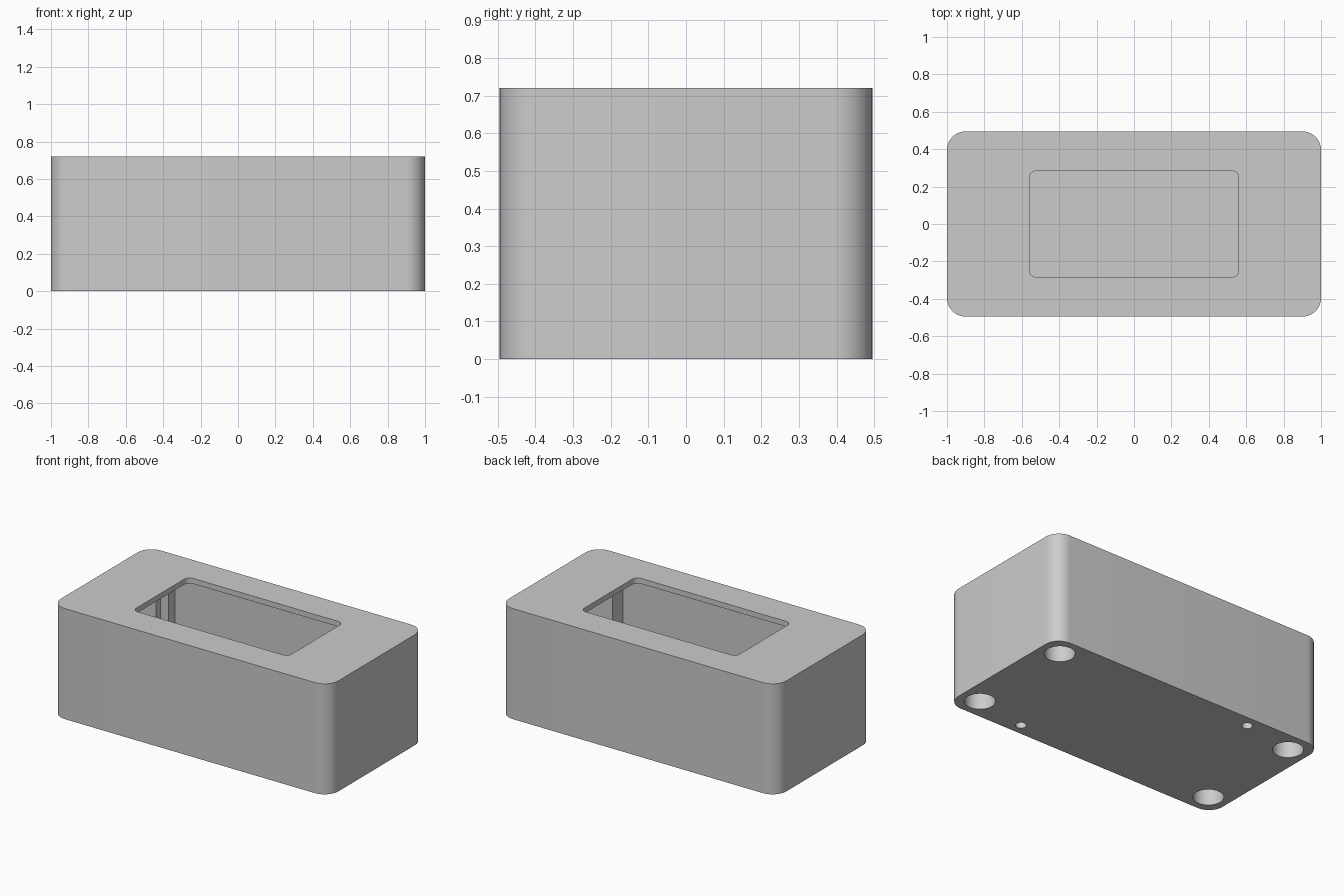
import bpy
import bmesh
from math import sin, cos, pi

cube = bpy.data.objects.get("Cube")
if cube:
    bpy.data.objects.remove(cube, do_unlink=True)

grey = bpy.data.materials.new("light_grey")
grey.use_nodes = True
colour = (0.6, 0.6, 0.6, 1)
grey.diffuse_color = colour
grey.node_tree.nodes["Principled BSDF"].inputs["Base Color"].default_value = colour


def prism(name, outline, z0, z1):
    """Extrude a counter-clockwise outline from z0 to z1."""
    bm = bmesh.new()
    base = bm.faces.new([bm.verts.new((x, y, z0)) for x, y in outline])
    top = bmesh.ops.extrude_face_region(bm, geom=[base])["geom"]
    bmesh.ops.translate(bm, vec=(0, 0, z1 - z0),
                        verts=[v for v in top if isinstance(v, bmesh.types.BMVert)])
    bmesh.ops.recalc_face_normals(bm, faces=bm.faces)
    mesh = bpy.data.meshes.new(name)
    bm.to_mesh(mesh)
    bm.free()
    obj = bpy.data.objects.new(name, mesh)
    bpy.context.collection.objects.link(obj)
    mesh.materials.append(grey)
    return obj


def rounded_rect(hx, hy, r, steps=12):
    points = []
    for i, (sx, sy) in enumerate([(1, 1), (-1, 1), (-1, -1), (1, -1)]):
        for k in range(steps + 1):
            a = (i + k / steps) * pi / 2
            points.append((sx * (hx - r) + r * cos(a), sy * (hy - r) + r * sin(a)))
    return points


def circle(cx, cy, r, steps=48):
    return [(cx + r * cos(2 * pi * k / steps), cy + r * sin(2 * pi * k / steps))
            for k in range(steps)]


# Outer shell
HEIGHT, LIP, FLOOR = 0.72, 0.035, 0.08
housing = prism("housing", rounded_rect(1, 0.495, 0.1), 0, HEIGHT)

# Main cavity: narrows around the corner posts, with an extra step on one end
right_end = [(0.705, -0.36), (0.705, -0.25), (0.92, -0.25),
             (0.92, 0.25), (0.705, 0.25), (0.705, 0.36)]
left_end = [(-0.705, 0.36), (-0.705, 0.29), (-0.76, 0.29), (-0.76, 0.24), (-0.92, 0.24)]
left_end += [(x, -y) for x, y in reversed(left_end)]
cutters = [prism("cavity_cutter", right_end + left_end, FLOOR, HEIGHT - LIP)]

# Window in the top
cutters.append(prism("window_cutter", rounded_rect(0.56, 0.285, 0.04),
                     HEIGHT - LIP - 0.1, HEIGHT + 0.1))

# Holes in the underside: four at the corners, two small ones on a diagonal
for sx in (-1, 1):
    for sy in (-1, 1):
        cutters.append(prism("corner_hole_cutter", circle(sx * 0.865, sy * 0.36, 0.09), -0.1, 0.3))
    cutters.append(prism("pin_hole_cutter", circle(sx * 0.505, -sy * sx * 0.42, 0.032), -0.1, 0.2))

for cutter in cutters:
    cutter.hide_render = True
    cut = housing.modifiers.new(cutter.name, 'BOOLEAN')
    cut.operation = 'DIFFERENCE'
    cut.solver = 'EXACT'
    cut.object = cutter

# Bake the cuts, then drop the cutters
depsgraph = bpy.context.evaluated_depsgraph_get()
result = bpy.data.meshes.new_from_object(housing.evaluated_get(depsgraph))
housing.modifiers.clear()
housing.data = result
for cutter in cutters:
    bpy.data.objects.remove(cutter, do_unlink=True)

bpy.ops.object.select_all(action='DESELECT')
housing.select_set(True)
bpy.context.view_layer.objects.active = housing
bpy.ops.object.shade_smooth_by_angle(angle=pi / 6)
